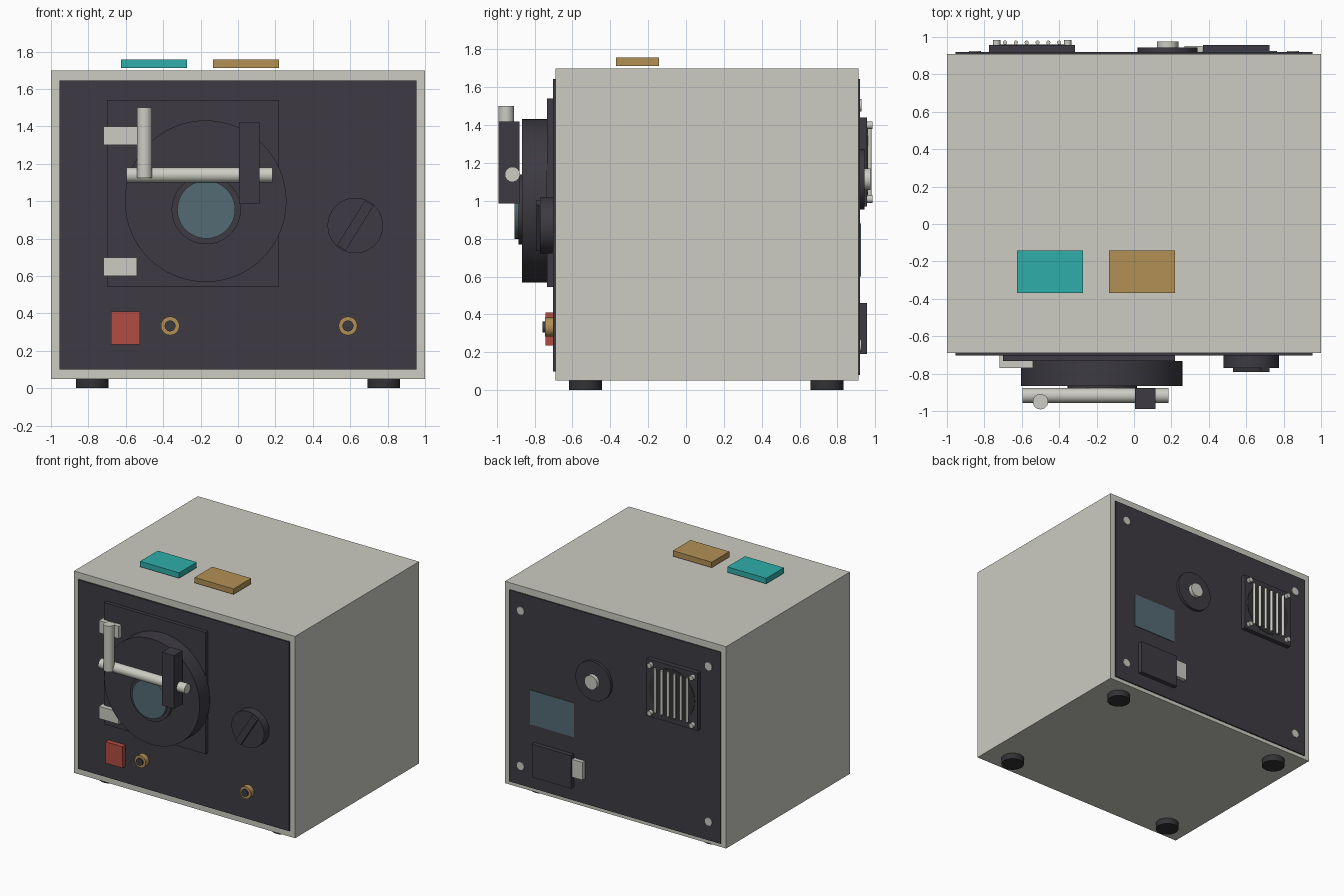
import bpy
import bmesh
from math import radians
from mathutils import Matrix, Vector

cube = bpy.data.objects.get("Cube")
if cube:
    bpy.data.objects.remove(cube, do_unlink=True)


def material(name, rgb):
    """Flat material from 0-255 display values, converted to linear."""
    lin = [((c / 255 + 0.055) / 1.055) ** 2.4 for c in rgb]
    mat = bpy.data.materials.new(name)
    mat.use_nodes = True
    mat.diffuse_color = (*lin, 1)
    mat.node_tree.nodes["Principled BSDF"].inputs["Base Color"].default_value = (*lin, 1)
    return mat


pale = material("pale_metal", (204, 204, 195))
dark = material("dark_panel", (61, 59, 66))
rubber = material("black_rubber", (50, 50, 54))
glass = material("blue_glass", (84, 107, 116))
red = material("red_plastic", (178, 76, 66))
brass = material("brass", (178, 144, 84))
teal = material("teal_plastic", (46, 174, 170))


def finish(name, bm, mat, smooth=False):
    mesh = bpy.data.meshes.new(name)
    bm.to_mesh(mesh)
    bm.free()
    mesh.materials.append(mat)
    obj = bpy.data.objects.new(name, mesh)
    bpy.context.collection.objects.link(obj)
    if smooth:
        bpy.ops.object.select_all(action="DESELECT")
        obj.select_set(True)
        bpy.context.view_layer.objects.active = obj
        bpy.ops.object.shade_smooth_by_angle(angle=radians(35))
    return obj


def box(name, x, y, z, mat, tilt=0):
    """Box from x, y and z ranges, optionally tilted about the y axis."""
    spans = (x, y, z)
    centre = Vector([(a + b) / 2 for a, b in spans])
    size = [b - a for a, b in spans]
    bm = bmesh.new()
    bmesh.ops.create_cube(bm, size=1, matrix=Matrix.Translation(centre)
                          @ Matrix.Rotation(radians(tilt), 4, "Y")
                          @ Matrix.Diagonal((*size, 1)))
    return finish(name, bm, mat)


def rod(name, start, end, radius, mat, sides=48):
    """Cylinder between two points."""
    start, end = Vector(start), Vector(end)
    axis = end - start
    bm = bmesh.new()
    bmesh.ops.create_cone(bm, cap_ends=True, segments=sides, radius1=radius,
                          radius2=radius, depth=axis.length,
                          matrix=Matrix.Translation((start + end) / 2)
                          @ axis.to_track_quat("Z", "Y").to_matrix().to_4x4())
    return finish(name, bm, mat, True)


def disc(name, x, z, y0, y1, radius, mat, sides=48):
    return rod(name, (x, y0, z), (x, y1, z), radius, mat, sides)


# Case, panels and feet
FRONT, BACK = -0.69, 0.91
box("case", (-1, 1), (FRONT, BACK), (0.05, 1.7), pale)
box("front_panel", (-0.955, 0.955), (-0.703, FRONT), (0.1, 1.645), dark)
box("back_panel", (-0.955, 0.955), (BACK, 0.92), (0.08, 1.645), dark)
for x in (-0.78, 0.78):
    for y in (-0.53, 0.745):
        rod("foot", (x, y, 0), (x, y, 0.05), 0.087, rubber)

# Door with hinges, round hatch and window
box("door_plate", (-0.7, 0.22), (-0.733, -0.703), (0.545, 1.54), dark)
for z in (0.65, 1.35):
    box("hinge", (-0.72, -0.54), (-0.77, -0.703), (z - 0.05, z + 0.05), pale)
disc("round_hatch", -0.173, 1.0, -0.865, -0.733, 0.432, dark, 64)
disc("window_ring", -0.17, 0.955, -0.885, -0.865, 0.185, dark)
disc("window_glass", -0.17, 0.955, -0.905, -0.885, 0.155, glass)

# Locking handle
rod("handle_bar", (-0.595, -0.917, 1.14), (0.185, -0.917, 1.14), 0.04, pale)
rod("handle_grip", (-0.5, -0.95, 1.125), (-0.5, -0.95, 1.5), 0.041, pale)
box("latch_block", (0.005, 0.115), (-0.99, -0.88), (0.985, 1.42), dark)

# Turning knob, push button and sockets
disc("knob", 0.627, 0.87, -0.77, -0.703, 0.148, dark)
box("knob_grip", (0.6, 0.654), (-0.79, -0.77), (0.729, 1.011), dark, 32)
box("red_button", (-0.68, -0.525), (-0.742, -0.703), (0.235, 0.41), red)
for x in (-0.363, 0.588):
    disc("socket_ring", x, 0.333, -0.745, -0.703, 0.05, brass, 32)
    disc("socket_core", x, 0.333, -0.757, -0.745, 0.029, dark, 32)

# Raised keys above the lid
for name, x, mat in (("teal_key", -0.45, teal), ("brass_key", 0.043, brass)):
    box(name, (x - 0.176, x + 0.176), (-0.37, -0.142), (1.712, 1.757), mat)

# Back panel screws
for x in (-0.85, 0.85):
    for z in (0.235, 1.505):
        disc("panel_screw", x, z, 0.92, 0.926, 0.032, pale, 24)

# Cooling fan with guard bars
FX, FZ = -0.545, 1.205
box("fan_frame", (FX - 0.23, FX + 0.23), (0.92, 0.957), (FZ - 0.235, FZ + 0.235), dark)
disc("fan_opening", FX, FZ, 0.957, 0.961, 0.205, rubber)
for i in range(6):
    x = FX + (i - 2.5) * 0.058
    rod("guard_bar", (x, 0.97, FZ - 0.18), (x, 0.97, FZ + 0.18), 0.011, pale, 12)
for sx in (-1, 1):
    for sz in (-1, 1):
        disc("fan_screw", FX + sx * 0.19, FZ + sz * 0.195, 0.957, 0.985, 0.02, pale, 16)

# Outlet, label and power inlet
disc("outlet_flange", 0.18, 1.115, 0.92, 0.943, 0.16, dark)
disc("outlet_pipe", 0.18, 1.115, 0.943, 0.975, 0.057, pale, 32)
box("label_plate", (0.367, 0.765), (0.92, 0.925), (0.6, 0.88), glass)
box("power_inlet", (0.37, 0.725), (0.92, 0.956), (0.19, 0.46), dark)
box("power_switch", (0.27, 0.365), (0.92, 0.952), (0.285, 0.43), pale)
